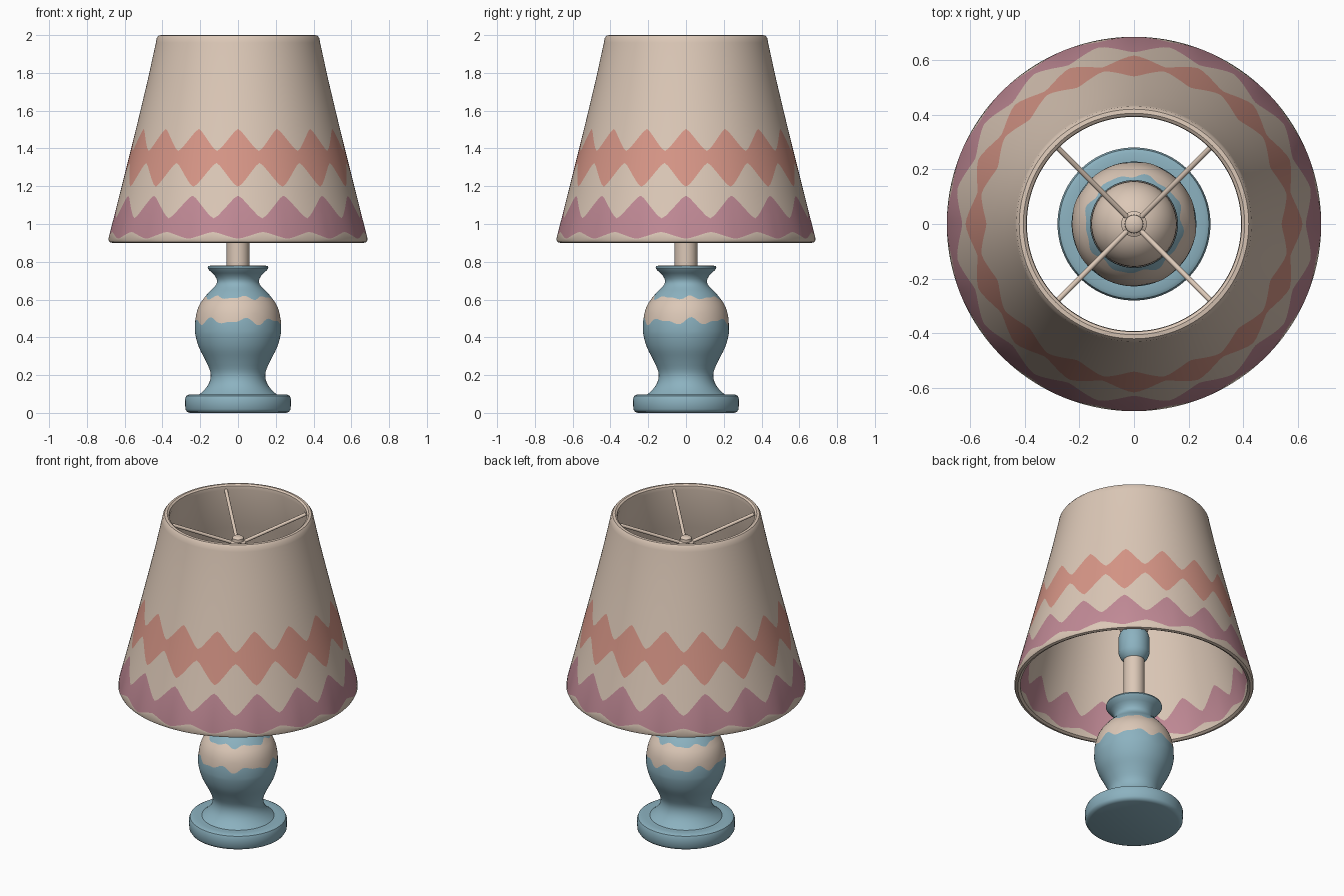
import bpy, math
from mathutils import Vector

if "Cube" in bpy.data.objects:
    bpy.data.objects.remove(bpy.data.objects["Cube"])

def material(name, rgb):
    m = bpy.data.materials.new(name)
    m.diffuse_color = (*rgb, 1)
    m.use_nodes = True
    m.node_tree.nodes["Principled BSDF"].inputs["Base Color"].default_value = m.diffuse_color
    return m

CREAM, BLUE, CORAL, ROSE = 0, 1, 2, 3
MATS = [material("cream", (.716, .578, .474)), material("soft_blue", (.262, .445, .527)),
        material("coral", (.68, .305, .242)), material("rose", (.533, .254, .305))]

def finish(name, verts, faces, mats):
    me = bpy.data.meshes.new(name)
    me.from_pydata(verts, [], faces)
    for m in MATS:
        me.materials.append(m)
    for p, i in zip(me.polygons, mats):
        p.material_index = i
    ob = bpy.data.objects.new(name, me)
    bpy.context.collection.objects.link(ob)
    bpy.ops.object.select_all(action='DESELECT')
    ob.select_set(True)
    bpy.context.view_layer.objects.active = ob
    bpy.ops.object.shade_smooth_by_angle(angle=math.radians(40))
    return ob

def lathe(name, rings, mats, n=64, loop=False):
    """Revolve rings, each (r, z) or a function of angle; mats colours each gap."""
    verts, faces, idx = [], [], []
    for ring in rings:
        for j in range(n):
            a = 2 * math.pi * j / n
            r, z = ring(a) if callable(ring) else ring
            verts.append((r * math.cos(a), r * math.sin(a), z))
    k = len(rings)
    for i in range(k if loop else k - 1):
        b = (i + 1) % k
        for j in range(n):
            j2 = (j + 1) % n
            faces.append((i*n + j, i*n + j2, b*n + j2, b*n + j))
            idx.append(mats[i] if isinstance(mats, list) else mats)
    if not loop:
        faces += [tuple(reversed(range(n))), tuple(range((k-1)*n, k*n))]
        idx += [mats[0], mats[-1]] if isinstance(mats, list) else [mats, mats]
    return finish(name, verts, faces, idx)

# Lampshade: rings follow the zigzag borders of the painted bands
def shade_r(z, inset=0):
    t = max(0, min(1, (1.97 - z) / 1.04))
    return .433 + .252 * t ** 1.07 - inset

def zigzag(z, amp, inset=0):
    def ring(a):
        w = math.asin(.95 * math.cos(16 * a)) / math.asin(.95)
        h = z + amp * w
        return shade_r(h, inset), h
    return ring

def level(z, inset=0):
    return shade_r(z, inset), z

T = .035
shade = [((.665, .90), CREAM), ((.68, .904), CREAM), (level(.915), CREAM),
         (zigzag(.94, -.018), ROSE), (zigzag(1.09, .06), CREAM),
         (zigzag(1.26, -.063), CORAL), (zigzag(1.445, .058), CREAM),
         (level(1.6), CREAM), (level(1.78), CREAM), (level(1.96), CREAM),
         ((.43, 1.985), CREAM), ((.42, 1.998), CREAM), ((.405, 2.0), CREAM),
         ((.394, 1.992), CREAM), ((.392, 1.97), CREAM),
         (level(1.7, T), CREAM), (level(1.4, T), CREAM),
         (zigzag(1.08, .055, T), ROSE), (zigzag(.94, -.015, T), CREAM), ((.65, .908), CREAM)]
lathe("lampshade", [s[0] for s in shade], [s[1] for s in shade], n=192, loop=True)

# Round foot
lathe("foot", [(.255, 0), (.27, .006), (.279, .02), (.28, .075), (.274, .09), (.26, .097),
               (.23, .094), (.18, .10)], BLUE, n=96)

# Vase body with wavy glaze borders
PROF = [(.09, .215), (.12, .18), (.16, .152), (.21, .145), (.27, .168), (.35, .208), (.43, .228),
        (.50, .225), (.57, .205), (.63, .162), (.67, .122), (.695, .11), (.73, .125),
        (.757, .155), (.77, .162)]

def vase_r(z):
    i = max(k for k in range(len(PROF) - 1) if PROF[k][0] <= z + 1e-9)
    def slope(k):
        a, b = PROF[max(k - 1, 0)], PROF[min(k + 1, len(PROF) - 1)]
        return (b[1] - a[1]) / (b[0] - a[0])
    (z0, r0), (z1, r1) = PROF[i], PROF[i + 1]
    h = z1 - z0
    t = (z - z0) / h
    return ((2*t**3 - 3*t*t + 1) * r0 + (t**3 - 2*t*t + t) * h * slope(i)
            + (3*t*t - 2*t**3) * r1 + (t**3 - t*t) * h * slope(i + 1))

def wave(z, amp):
    def ring(a):
        h = z + amp * (.6 * math.sin(8 * a + .6) + .4 * math.sin(13 * a))
        return vase_r(h), h
    return ring

zs_low = [.09 + .018 * i for i in range(20)]
vase = [((vase_r(z), z), BLUE) for z in zs_low]
vase += [(wave(.485, .022), CREAM)]
vase += [((vase_r(z), z), CREAM) for z in (.525, .545, .565, .585)]
vase += [(wave(.61, .012), BLUE)]
vase += [((vase_r(z), z), BLUE) for z in (.635, .65, .665, .68, .695, .71, .725, .74, .755, .768)]
vase += [((.158, .777), CREAM), ((.145, .78), CREAM), ((.09, .768), CREAM), ((.05, .768), CREAM)]
lathe("vase_body", [v[0] for v in vase], [v[1] for v in vase[:-1]], n=96)

# Stem, socket, bulb and the rod that carries the shade
lathe("stem", [(.06, .76), (.06, 1.09)], CREAM, n=40)
lathe("socket", [(.06, 1.075), (.075, 1.09), (.088, 1.12), (.09, 1.22), (.08, 1.25)], BLUE, n=40)
bulb = [(.07, 1.24), (.085, 1.29)]
bulb += [(.157 * math.cos(a), 1.45 + .157 * math.sin(a))
         for a in (math.radians(-45 + 9 * i) for i in range(15))]
lathe("bulb", bulb, CREAM, n=48)
lathe("rod", [(.02, 1.59), (.02, 1.82)], CREAM, n=16)
lathe("hub", [(.035, 1.79), (.047, 1.80), (.047, 1.825), (.034, 1.832), (.033, 1.85),
              (.022, 1.858)], CREAM, n=32)

# Four arms from hub to top rim
for k in range(4):
    a = math.pi / 4 + k * math.pi / 2
    d = Vector((math.cos(a), math.sin(a), 0))
    p, q = d * .03 + Vector((0, 0, 1.82)), d * .405 + Vector((0, 0, 1.97))
    axis = (q - p).normalized()
    side = axis.cross(Vector((0, 0, 1))).normalized()
    up = side.cross(axis)
    n = 12
    vs = [e + .010 * (math.cos(t) * side + math.sin(t) * up)
          for e in (p, q) for t in (2 * math.pi * j / n for j in range(n))]
    fs = [(j, n + j, n + (j + 1) % n, (j + 1) % n) for j in range(n)]
    fs += [tuple(range(n)), tuple(reversed(range(n, 2 * n)))]
    finish(f"shade_arm_{k + 1}", vs, fs, [CREAM] * len(fs))
